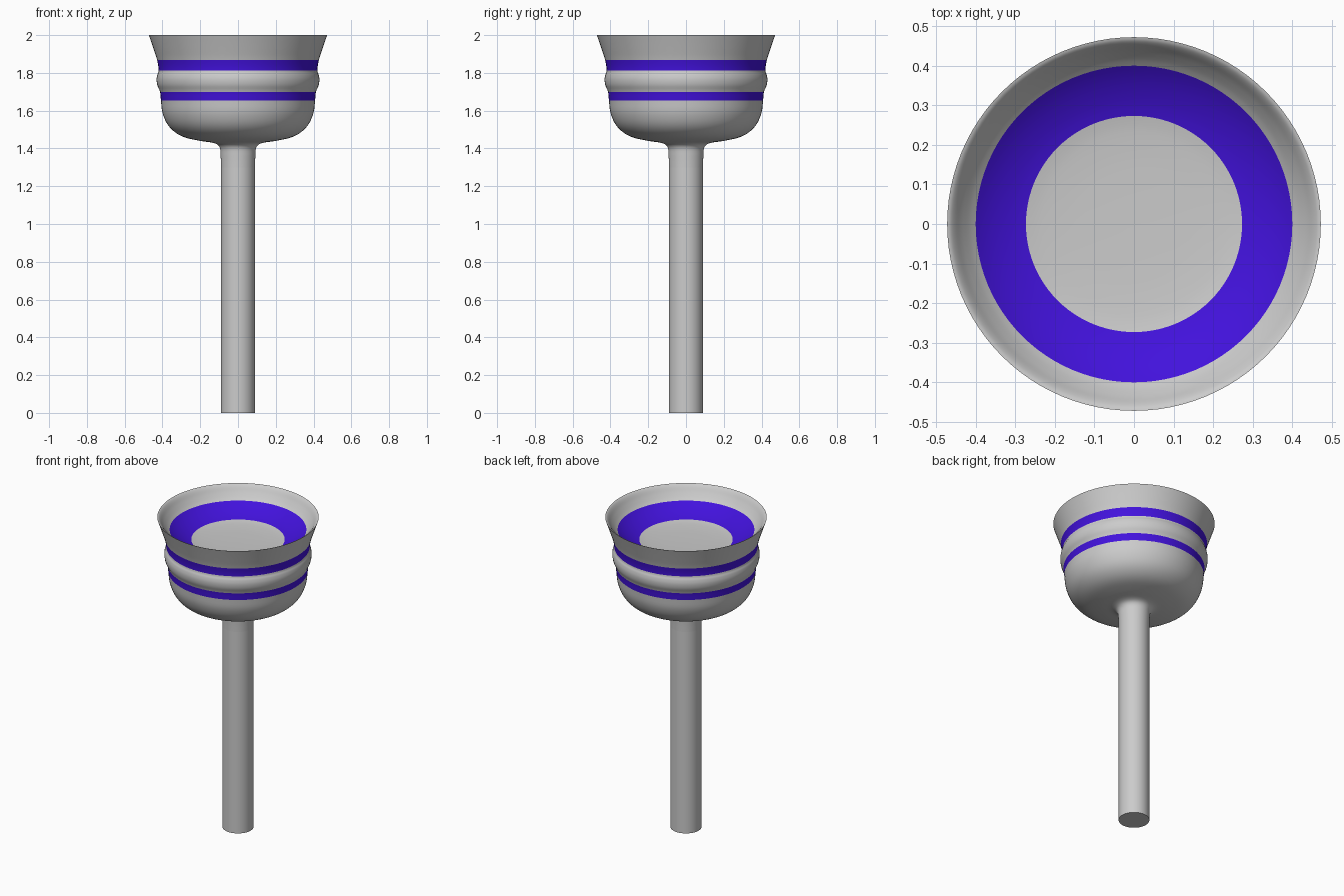
import bpy, bmesh, math

if "Cube" in bpy.data.objects:
    bpy.data.objects.remove(bpy.data.objects["Cube"])

SEGMENTS = 96
blue = bpy.data.materials.new("blue")
blue.diffuse_color = (0.055, 0.006, 0.72, 1)
blue.use_nodes = True
blue.node_tree.nodes["Principled BSDF"].inputs["Base Color"].default_value = blue.diffuse_color


def curve(points, steps=4):
    """Smooth curve through the profile points."""
    p = [points[0]] + points + [points[-1]]
    out = []
    for a, b, c, d in zip(p, p[1:], p[2:], p[3:]):
        for k in range(steps):
            t = k / steps
            out.append(tuple(
                0.5 * (2 * b[i] + (c[i] - a[i]) * t
                       + (2 * a[i] - 5 * b[i] + 4 * c[i] - d[i]) * t * t
                       + (3 * b[i] - a[i] - 3 * c[i] + d[i]) * t ** 3)
                for i in range(2)))
    return out + [points[-1]]


def lathe(name, profile, material=None):
    """Turn a (radius, z) profile round the z axis."""
    bm = bmesh.new()
    rings = []
    for r, z in profile:
        rings.append([bm.verts.new((r * math.cos(2 * math.pi * i / SEGMENTS),
                                    r * math.sin(2 * math.pi * i / SEGMENTS), z))
                      for i in range(SEGMENTS)])
    for a, b in zip(rings, rings[1:]):
        for i in range(SEGMENTS):
            j = (i + 1) % SEGMENTS
            bm.faces.new((a[i], a[j], b[j], b[i]))
    bmesh.ops.remove_doubles(bm, verts=bm.verts, dist=1e-5)
    mesh = bpy.data.meshes.new(name)
    bm.to_mesh(mesh)
    bm.free()
    obj = bpy.data.objects.new(name, mesh)
    bpy.context.collection.objects.link(obj)
    if material:
        mesh.materials.append(material)
    bpy.ops.object.select_all(action='DESELECT')
    obj.select_set(True)
    bpy.context.view_layer.objects.active = obj
    bpy.ops.object.shade_smooth_by_angle(angle=math.radians(40))


def lathe_parts(points, parts):
    """Split one smooth profile into named parts at the given point indices."""
    steps = 4
    full = curve(points, steps)
    for name, first, last, material in parts:
        lathe(name, full[first * steps:last * steps + 1], material)


# Straight stem with a flat foot
lathe("stem", [(0, 0), (0.09, 0), (0.09, 1.3)])

# Outside of the cup, from the stem flare up to the rim
outside = [(0.09, 1.3), (0.092, 1.36), (0.097, 1.405), (0.125, 1.428),
           (0.20, 1.44), (0.28, 1.458), (0.335, 1.487), (0.375, 1.53),
           (0.40, 1.59), (0.408, 1.655), (0.413, 1.70), (0.427, 1.735),
           (0.431, 1.765), (0.427, 1.79), (0.420, 1.813), (0.428, 1.867),
           (0.448, 1.93), (0.472, 2.0)]
lathe_parts(outside, [
    ("cup_base", 0, 9, None),
    ("lower_band", 9, 10, blue),
    ("cup_middle", 10, 14, None),
    ("upper_band", 14, 15, blue),
    ("cup_lip", 15, 17, None)])

# Shallow dish inside the cup, from the rim to the centre
inside = [(0.472, 2.0), (0.463, 1.996), (0.452, 1.984), (0.432, 1.955),
          (0.40, 1.92), (0.343, 1.884), (0.273, 1.857), (0.19, 1.848),
          (0.10, 1.845), (0, 1.844)]
lathe_parts(inside, [
    ("inner_wall", 0, 4, None),
    ("inner_band", 4, 6, blue),
    ("dish_floor", 6, 9, None)])
